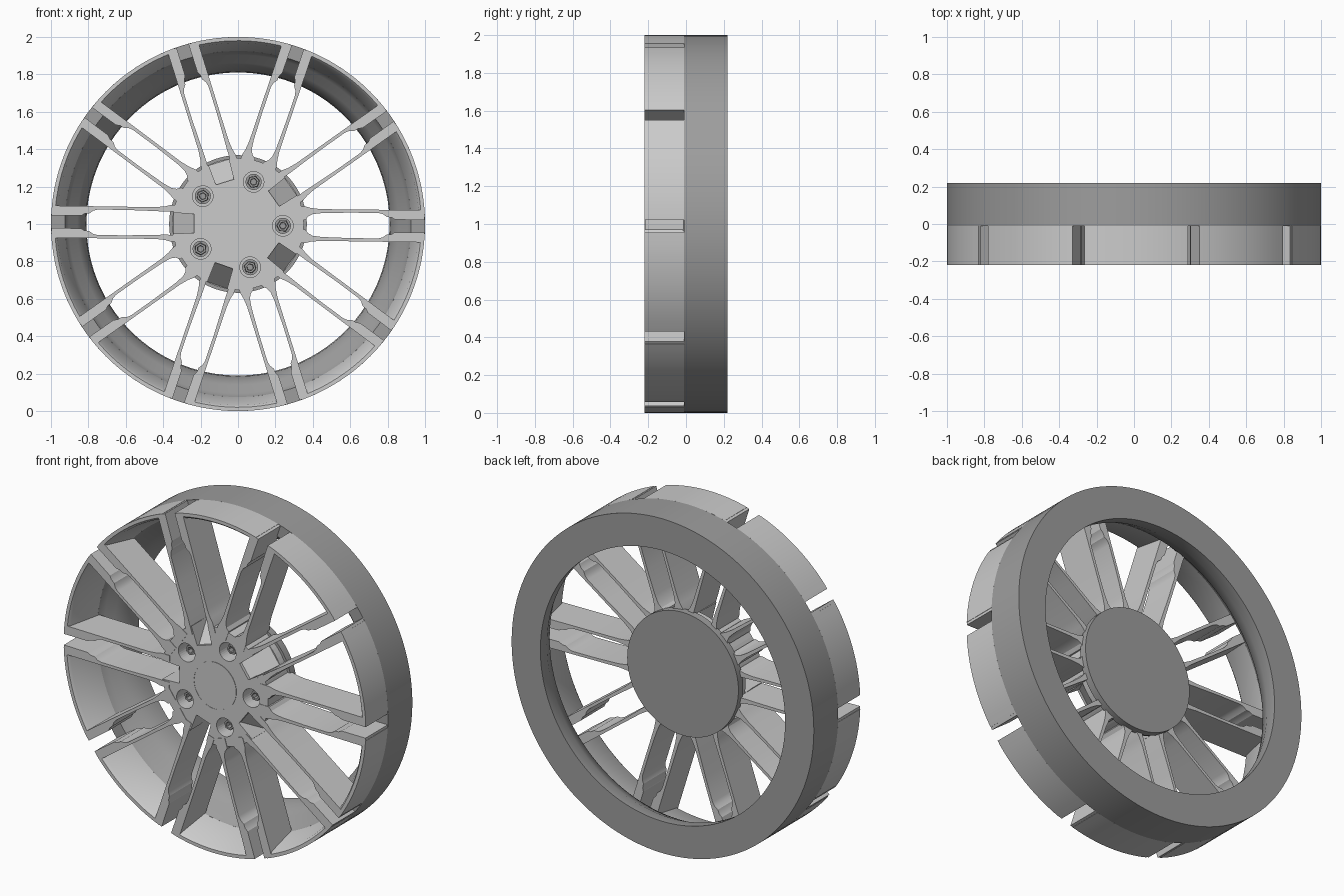
import bpy, bmesh, math

if "Cube" in bpy.data.objects:
    bpy.data.objects.remove(bpy.data.objects["Cube"])

TURN = math.radians(-0.7)       # slight clocking of the spokes
PITCH = math.radians(36)
FRONT, MID = -0.22, -0.01


def paint(name, v):
    m = bpy.data.materials.new(name)
    m.diffuse_color = (v, v, v, 1)
    m.use_nodes = True
    m.node_tree.nodes["Principled BSDF"].inputs["Base Color"].default_value = m.diffuse_color
    return m


ALLOY = paint("alloy_grey", 0.55)
DARK = paint("dark_grey", 0.34)


def finish(name, bm, mat=ALLOY, angle=30):
    """angle 0 keeps the faces flat."""
    bmesh.ops.recalc_face_normals(bm, faces=bm.faces)
    me = bpy.data.meshes.new(name)
    bm.to_mesh(me)
    bm.free()
    if angle:
        me.shade_smooth()
        me.set_sharp_from_angle(angle=math.radians(angle))
    else:
        me.shade_flat()
    me.materials.append(mat)
    ob = bpy.data.objects.new(name, me)
    bpy.context.collection.objects.link(ob)
    return ob


def place(r, t, y, a):
    """Radial/tangential point turned by a about the axle."""
    return (r * math.cos(a) - t * math.sin(a), y,
            1 + r * math.sin(a) + t * math.cos(a))


def revolve(bm, profile, a0, a1, steps):
    """Sweep a closed (radius, y) profile; open sweeps get end caps."""
    full = abs(a1 - a0 - 2 * math.pi) < 1e-6
    rings = []
    for i in range(steps if full else steps + 1):
        a = a0 + (a1 - a0) * i / steps
        rings.append([bm.verts.new(place(r, 0, y, a)) for r, y in profile])
    n = len(profile)
    for i in range(steps):
        p, q = rings[i], rings[(i + 1) % len(rings)]
        for j in range(n):
            k = (j + 1) % n
            bm.faces.new((p[j], p[k], q[k], q[j]))
    if not full:
        bm.faces.new(rings[0])
        bm.faces.new(rings[-1][::-1])


def bridge(bm, lo, hi):
    """Close two matching vertex loops into a solid."""
    bm.faces.new(lo)
    bm.faces.new(hi[::-1])
    for i in range(len(lo)):
        j = (i + 1) % len(lo)
        bm.faces.new((lo[i], hi[i], hi[j], lo[j]))


def prism(bm, pts, y0, y1, a=0):
    """Extrude a (radial, tangential) outline from y0 to y1."""
    bridge(bm, *[[bm.verts.new(place(r, t, y, a)) for r, t in pts] for y in (y0, y1)])


def disc(radius, n, r=0.0):
    return [(r + radius * math.cos(2 * math.pi * i / n),
             radius * math.sin(2 * math.pi * i / n)) for i in range(n)]


# Rear barrel: full ring with a stepped inner wall
bm = bmesh.new()
revolve(bm, [(1, MID), (0.925, MID), (0.905, 0.03), (0.86, 0.06),
             (0.815, 0.15), (0.81, 0.22), (1, 0.22)], 0, 2 * math.pi, 120)
finish("rear_barrel", bm, DARK)

# Front rim: ten arcs separated by the spoke slots
bm = bmesh.new()
cut = math.asin(0.05)
for k in range(10):
    a = TURN + k * PITCH
    revolve(bm, [(1, FRONT), (0.98, FRONT), (0.968, -0.205),
                 (0.925, MID), (1, MID)], a + cut, a + PITCH - cut, 12)
finish("front_rim", bm)

# Twin spokes: two mirrored arms for each slot
bm = bmesh.new()
tip = lambda t: (math.sqrt(0.997 - t * t), t)
outer = [(0.30, 0.098), (0.36, 0.098), (0.39, 0.09), (0.44, 0.085),
         (0.6, 0.085), tip(0.086)]
inner = [tip(0.033), (0.84, 0.034), (0.82, 0.045), (0.795, 0.047),
         (0.775, 0.062), (0.75, 0.068), (0.6, 0.068), (0.45, 0.064)]
roots = [[(0.40, 0.058), (0.375, 0.045), (0.36, 0.025), (0.30, 0.025)],
         [(0.40, 0.062), (0.30, 0.062)]]
for k in range(10):
    arm = outer + inner + roots[k % 2]
    for s in (1, -1):
        prism(bm, [(r, t * s) for r, t in arm], FRONT, 0, TURN + k * PITCH)
finish("twin_spokes", bm, ALLOY, 25)

# Hub body and rear mounting disc
bm = bmesh.new()
prism(bm, disc(0.352, 80), FRONT + 0.003, 0)
hub = finish("hub", bm, ALLOY, 0)
bm = bmesh.new()
prism(bm, disc(0.368, 96), -0.015, 0.03)
finish("mounting_disc", bm, DARK)

# Cutter: round lug wells and sloped, tapering pockets between them
LUG_TURN = math.radians(-2.3)
bm = bmesh.new()
side = [(0.235, -0.3, 0.05), (0.235, -0.2, 0.05), (0.345, -0.06, 0.062),
        (0.45, -0.06, 0.062), (0.45, -0.3, 0.062)]
for k in range(5):
    prism(bm, disc(0.055, 32, 0.24), -0.3, -0.11, LUG_TURN + 2 * k * PITCH)
    a = TURN + (2 * k + 1) * PITCH
    bridge(bm, *[[bm.verts.new(place(r, w * s, y, a)) for r, y, w in side]
                 for s in (-1, 1)])
cutter = finish("hub_cutter", bm, ALLOY, 0)
cutter.hide_render = True
cutter.hide_viewport = True
mod = hub.modifiers.new("wells", 'BOOLEAN')
mod.operation = 'DIFFERENCE'
mod.solver = 'EXACT'
mod.object = cutter

# Lug nuts: washer plus hexagonal collar with a recessed socket
bm = bmesh.new()
for k in range(5):
    a = LUG_TURN + 2 * k * PITCH
    prism(bm, disc(0.043, 24, 0.24), -0.13, -0.105, a)
    loops = [[bm.verts.new(place(r, t, y, a)) for r, t in disc(rad, 6, 0.24)]
             for rad, y in ((0.034, -0.12), (0.031, -0.18), (0.019, -0.18), (0.017, -0.15))]
    for p, q in zip(loops, loops[1:]):
        for i in range(6):
            j = (i + 1) % 6
            bm.faces.new((p[i], p[j], q[j], q[i]))
    bm.faces.new(loops[3])
    bm.faces.new(loops[0][::-1])
finish("lug_nuts", bm, DARK)

# Centre cap with a thin raised edge
bm = bmesh.new()
prism(bm, disc(0.137, 64), -0.2185, -0.2)
revolve(bm, [(0.137, -0.2), (0.137, FRONT), (0.142, FRONT), (0.142, -0.2)],
        0, 2 * math.pi, 64)
finish("centre_cap", bm)
